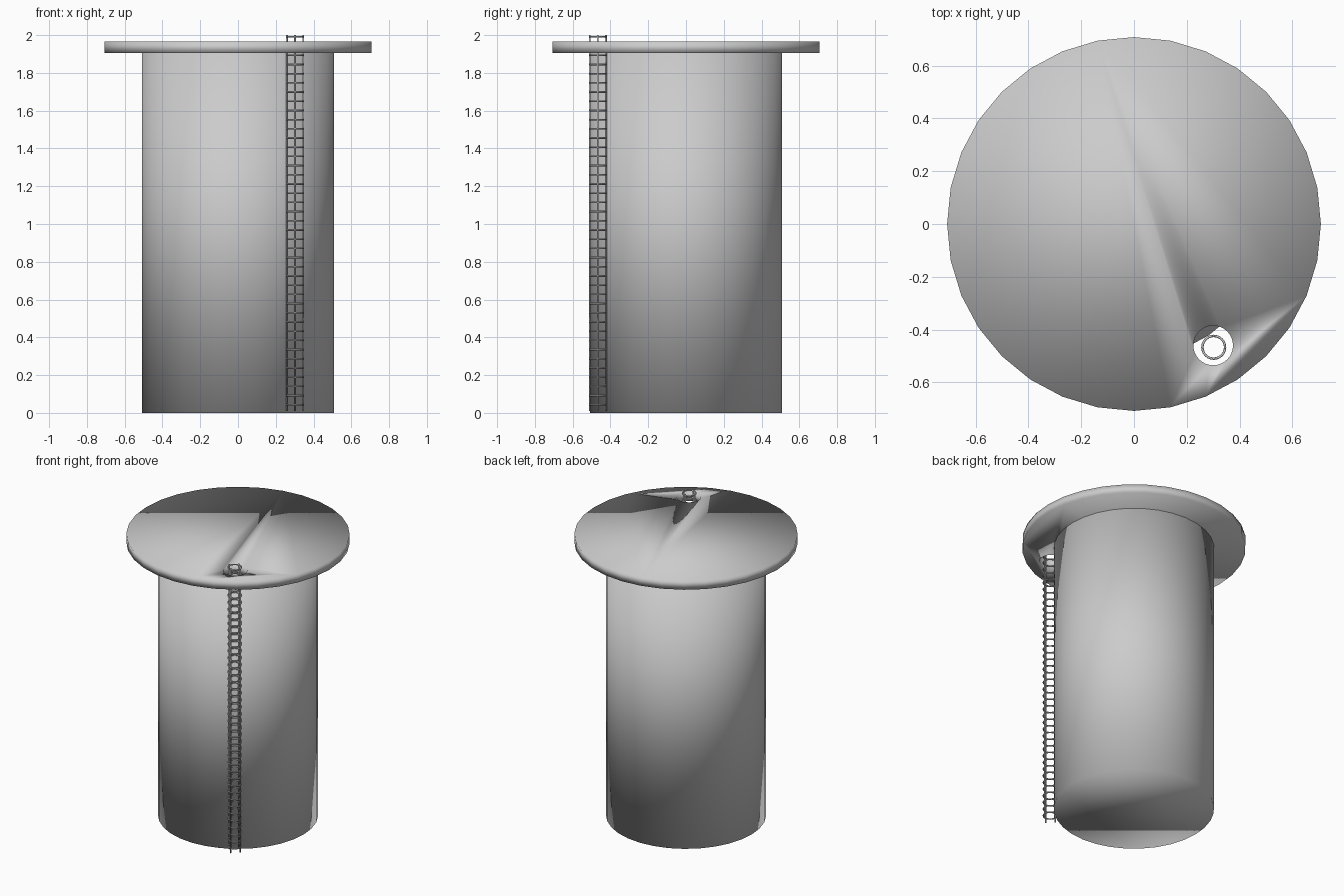
import bpy, math

if "Cube" in bpy.data.objects:
    bpy.data.objects.remove(bpy.data.objects["Cube"])

CX, CY = 0.302, -0.467      # ladder cage axis
RING, WIRE = 0.043, 0.0045


def cylinder(name, r, z0, z1, x=0, y=0, sides=32):
    bpy.ops.mesh.primitive_cylinder_add(vertices=sides, radius=r, depth=z1 - z0,
                                        location=(x, y, (z0 + z1) / 2))
    ob = bpy.context.object
    ob.name = name
    bpy.ops.object.shade_smooth()
    return ob


# Main body and overhanging lid
cylinder("tower_body", 0.508, 0, 1.905)
lid = cylinder("lid", 0.708, 1.905, 1.965)

# Access hole through the lid
cutter = cylinder("hatch_cutter", 0.075, 1.8, 2.1, 0.30, -0.46)
cutter.hide_render = True
cutter.hide_set(True)
hole = lid.modifiers.new("hatch", 'BOOLEAN')
hole.operation = 'DIFFERENCE'
hole.solver = 'EXACT'
hole.object = cutter

# Cage hoops
bpy.ops.mesh.primitive_torus_add(major_radius=RING, minor_radius=WIRE,
                                 major_segments=24, minor_segments=8,
                                 location=(CX, CY, 0.043))
hoops = bpy.context.object
hoops.name = "cage_hoops"
bpy.ops.object.shade_smooth()
arr = hoops.modifiers.new("stack", 'ARRAY')
arr.count = 41
arr.use_relative_offset = False
arr.use_constant_offset = True
arr.constant_offset_displace = (0, 0, 0.0487)

# Upright rails
for i in range(4):
    a = i * math.pi / 2
    cylinder(f"cage_rail_{i + 1}", WIRE, 0.01, 2.0,
             CX + RING * math.cos(a), CY + RING * math.sin(a), 8)
